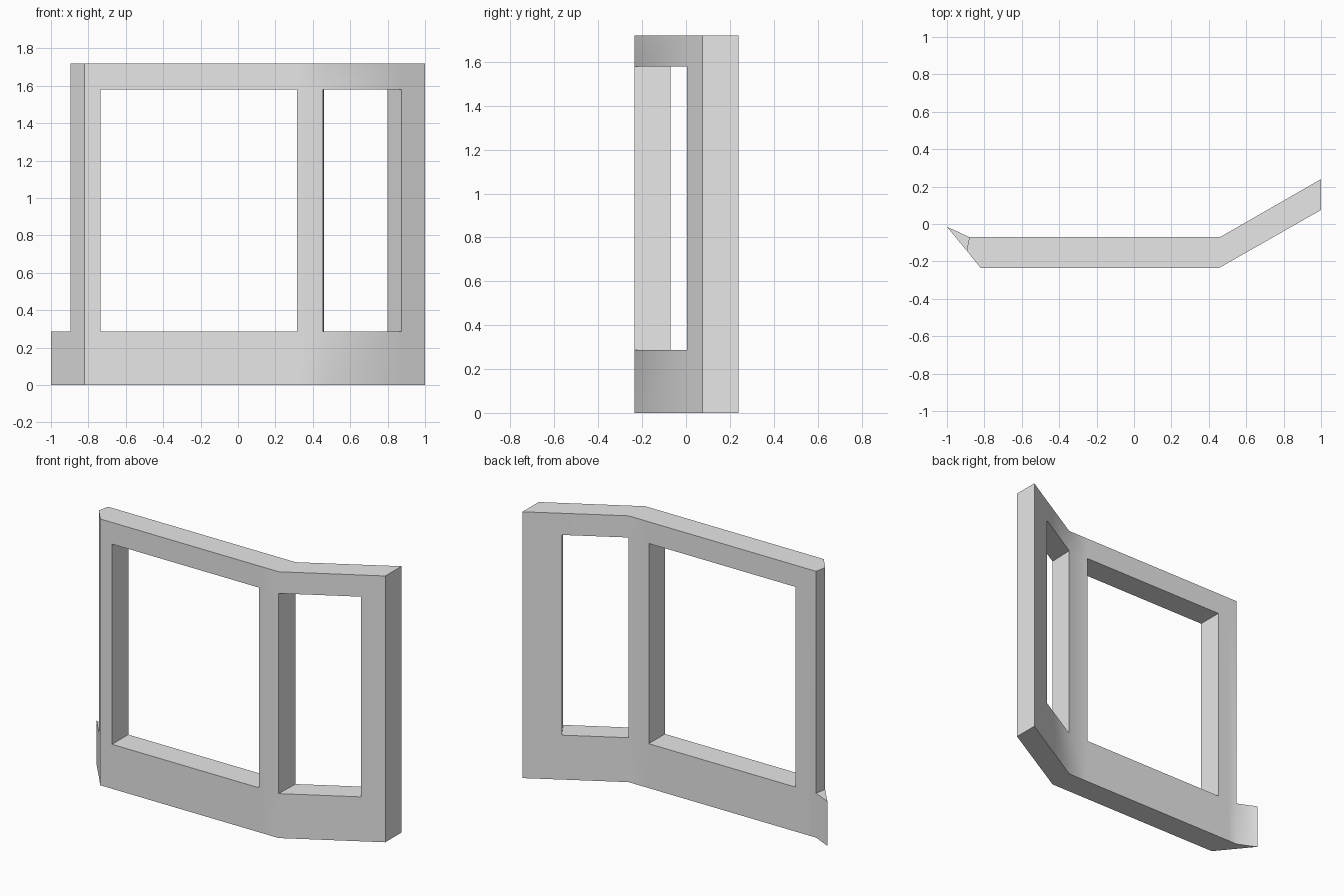
import bpy
import bmesh
import math

cube = bpy.data.objects.get("Cube")
if cube:
    bpy.data.objects.remove(cube, do_unlink=True)

# Plain grey finish
grey = bpy.data.materials.new("light_grey")
grey.use_nodes = True
grey.diffuse_color = (0.8, 0.8, 0.8, 1)
grey.node_tree.nodes["Principled BSDF"].inputs["Base Color"].default_value = (0.8, 0.8, 0.8, 1)

# Plan stations from the tapered tail to the angled end: front point, back point
STATIONS = [
    ((-1.0, -0.015), (-1.0, -0.015)),
    ((-0.895, -0.142), (-0.88, -0.07)),
    ((-0.82, -0.235), (-0.82, -0.07)),
    ((-0.735, -0.235), (-0.735, -0.07)),
    ((0.315, -0.235), (0.315, -0.07)),
    ((0.455, -0.235), (0.46, -0.07)),
    ((0.875, 0.004), (0.80, 0.125)),
    ((1.0, 0.075), (1.0, 0.24)),
]
LEVELS = [0, 0.287, 1.58, 1.72]   # floor, sill, window head, top
WINDOWS = {(3, 1), (5, 1)}        # open cells (station, level)
ABOVE_TAIL = {(0, 1), (0, 2)}     # the tail is only sill high


def solid(i, k):
    inside = 0 <= i < len(STATIONS) - 1 and 0 <= k < len(LEVELS) - 1
    return inside and (i, k) not in WINDOWS | ABOVE_TAIL


def build_wall(name):
    bm = bmesh.new()
    verts = {}

    def v(i, side, k):
        key = (i, side, k)
        if STATIONS[i][0] == STATIONS[i][1]:
            key = (i, 0, k)
        if key not in verts:
            verts[key] = bm.verts.new((*STATIONS[i][side], LEVELS[k]))
        return verts[key]

    def face(*corners):
        ring = list(dict.fromkeys(v(*c) for c in corners))
        if len(ring) > 2:
            bm.faces.new(ring)

    for i in range(len(STATIONS) - 1):
        for k in range(len(LEVELS) - 1):
            if not solid(i, k):
                continue
            # Front and back skins
            for s in (0, 1):
                face((i, s, k), (i + 1, s, k), (i + 1, s, k + 1), (i, s, k + 1))
            # Ends and window jambs
            for j, neighbour in ((i, i - 1), (i + 1, i + 1)):
                if not solid(neighbour, k):
                    face((j, 0, k), (j, 1, k), (j, 1, k + 1), (j, 0, k + 1))
            # Base, top, sills and heads
            for j, neighbour in ((k, k - 1), (k + 1, k + 1)):
                if not solid(i, neighbour):
                    face((i, 0, j), (i + 1, 0, j), (i + 1, 1, j), (i, 1, j))

    bmesh.ops.recalc_face_normals(bm, faces=bm.faces[:])
    mesh = bpy.data.meshes.new(name)
    bm.to_mesh(mesh)
    bm.free()
    obj = bpy.data.objects.new(name, mesh)
    bpy.context.collection.objects.link(obj)
    mesh.materials.append(grey)
    return obj


wall = build_wall("window_wall")

# Soft shading over the shallow bends, sharp at the openings
bpy.ops.object.select_all(action='DESELECT')
wall.select_set(True)
bpy.context.view_layer.objects.active = wall
bpy.ops.object.shade_smooth_by_angle(angle=math.radians(35))
